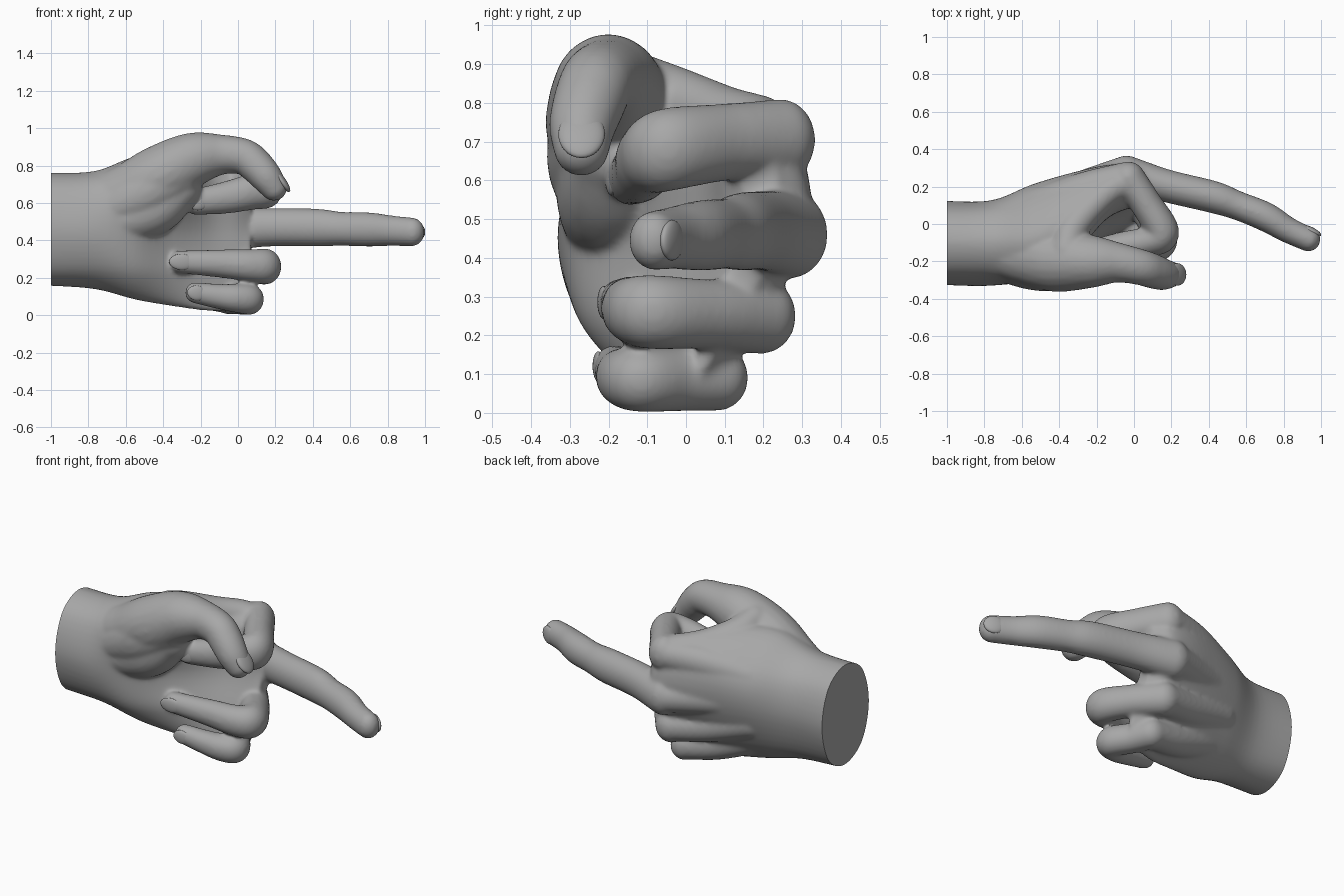
import bpy, bmesh
from mathutils import Vector, Matrix

if "Cube" in bpy.data.objects:
    bpy.data.objects.remove(bpy.data.objects["Cube"])

# Dark grey plaster colour for the whole model
grey = bpy.data.materials.new("dark_grey")
grey.diffuse_color = (.39, .39, .39, 1)
grey.use_nodes = True
grey.node_tree.nodes["Principled BSDF"].inputs["Base Color"].default_value = grey.diffuse_color


def spline(pts, steps, closed=False):
    """Catmull-Rom samples through vectors of any size."""
    n = len(pts)
    if closed:
        get = lambda i: pts[i % n]
    else:
        ext = [pts[0] * 2 - pts[1]] + list(pts) + [pts[-1] * 2 - pts[-2]]
        get = lambda i: ext[i + 1]
    out = []
    for i in range(n if closed else n - 1):
        a, b, c, d = get(i - 1), get(i), get(i + 1), get(i + 2)
        for k in range(steps):
            t = k / steps
            out.append((b * 2 + (c - a) * t + (a * 2 - b * 5 + c * 4 - d) * t ** 2
                        + (b * 3 - a - c * 3 + d) * t ** 3) * 0.5)
    if not closed:
        out.append(pts[-1].copy())
    return out


def add_chain(bm, path, stretch=1.0, steps=12):
    """Fleshy tube: dense balls along a path of (x, y, z, radius)."""
    for p in spline([Vector(q) for q in path], steps):
        r = p[3]
        m = Matrix.Translation(p.xyz) @ Matrix.Diagonal((r, r, r * stretch, 1))
        bmesh.ops.create_icosphere(bm, subdivisions=3, radius=1, matrix=m)


def add_loft(bm, sections):
    """Closed skin through (x, outline) sections, outline in y, z."""
    rings = [spline([Vector((x, y, z)) for y, z in o], 6, True) for x, o in sections]
    columns = [spline(list(col), 6) for col in zip(*rings)]
    grid = [[bm.verts.new(p) for p in ring] for ring in zip(*columns)]
    n = len(grid[0])
    for a, b in zip(grid, grid[1:]):
        for i in range(n):
            j = (i + 1) % n
            bm.faces.new((a[i], a[j], b[j], b[i]))
    bm.faces.new(grid[0])
    bm.faces.new(grid[-1])
    bmesh.ops.recalc_face_normals(bm, faces=bm.faces[:])


def make_object(name, bm):
    me = bpy.data.meshes.new(name)
    bm.to_mesh(me)
    bm.free()
    me.materials.append(grey)
    ob = bpy.data.objects.new(name, me)
    bpy.context.collection.objects.link(ob)
    bpy.ops.object.select_all(action='DESELECT')
    ob.select_set(True)
    bpy.context.view_layer.objects.active = ob
    return ob


# Wrist and palm outlines, running from mid back over the top to the palm side
palm = [
    (-1.06, [(.125, .46), (.06, .68), (-.1, .76), (-.26, .68),
             (-.325, .46), (-.26, .24), (-.1, .16), (.06, .24)]),
    (-.77, [(.125, .46), (.075, .67), (-.09, .77), (-.26, .69),
            (-.33, .46), (-.27, .24), (-.1, .14), (.05, .22)]),
    (-.55, [(.205, .48), (.16, .70), (-.08, .85), (-.30, .72),
            (-.29, .45), (-.26, .22), (-.1, .083), (.09, .20)]),
    (-.35, [(.26, .48), (.23, .72), (.01, .86), (-.2, .74),
            (-.14, .45), (-.17, .22), (-.08, .048), (.12, .18)]),
    (-.15, [(.305, .48), (.28, .72), (.17, .81), (.035, .72),
            (.02, .45), (-.06, .22), (-.05, .022), (.13, .16)]),
    (0.0, [(.31, .46), (.28, .69), (.21, .78), (.10, .69),
           (.10, .45), (.02, .22), (.0, .03), (.12, .14)]),
    (.07, [(.24, .46), (.22, .66), (.18, .70), (.15, .66),
           (.14, .45), (.06, .25), (.04, .11), (.09, .18)]),
]

# Finger paths: x, y, z, radius from knuckle to tip
index = [(-.03, .245, .705, .09), (.06, .115, .70, .085), (.15, -.045, .68, .092),
         (.07, -.095, .66, .083), (-.06, -.115, .63, .074), (-.225, -.145, .605, .06)]
middle = [(-.04, .27, .46, .097), (.17, .205, .47, .089), (.42, .145, .468, .087),
          (.55, .10, .462, .078), (.70, .04, .458, .079), (.82, -.03, .452, .07),
          (.932, -.082, .445, .066)]
ring = [(-.04, .195, .25, .09), (.07, .06, .255, .083), (.145, -.085, .26, .088),
        (.07, -.135, .265, .08), (-.08, -.15, .275, .07), (-.31, -.17, .285, .056)]
pinky = [(-.05, .08, .09, .082), (.0, -.02, .087, .08), (.06, -.115, .085, .08),
         (.0, -.155, .09, .075), (-.10, -.17, .10, .065), (-.23, -.185, .12, .054)]
thumb = [(-.72, -.14, .61, .14), (-.58, -.17, .66, .155), (-.42, -.195, .74, .168),
         (-.25, -.2, .83, .145), (-.10, -.205, .858, .109), (.03, -.23, .848, .097),
         (.095, -.25, .80, .094), (.15, -.268, .74, .086), (.192, -.27, .682, .072)]
# Thenar muscle below the thumb, and the web between thumb and index
thumb_mid = [(-.7, -.18, .55, .13), (-.5, -.2, .65, .16), (-.33, -.195, .75, .145)]
thumb_pad = [(-.72, -.2, .48, .11), (-.47, -.19, .56, .145), (-.32, -.185, .68, .125)]
web = [(-.36, -.14, .85, .085), (-.33, -.03, .81, .085), (-.22, .10, .765, .08),
       (-.09, .20, .735, .08), (.01, .18, .70, .085)]
# Metacarpal bones leading into each knuckle
bones = [
    [(-.5, .10, .64, .10), (-.25, .185, .69, .098), index[0]],
    [(-.5, .11, .50, .10), (-.25, .195, .48, .10), middle[0]],
    [(-.5, .09, .36, .10), (-.25, .145, .29, .097), ring[0]],
    [(-.5, .00, .24, .10), (-.25, .045, .14, .092), pinky[0]],
]

# Hand: all flesh fused into one skin
bm = bmesh.new()
add_loft(bm, palm)
for path, stretch in ((index, 1.18), (middle, 1.17), (ring, 1.1), (pinky, 1.05)):
    add_chain(bm, path, stretch)
for path in (thumb, thumb_mid, thumb_pad, web, *bones):
    add_chain(bm, path)
hand = make_object("hand", bm)
skin = hand.modifiers.new("fuse", 'REMESH')
skin.mode = 'VOXEL'
skin.voxel_size = 0.0095
soft = hand.modifiers.new("soften", 'SMOOTH')
soft.factor = 0.5
soft.iterations = 18
for name in ("fuse", "soften"):
    bpy.ops.object.modifier_apply(modifier=name)

# Flat cut at the wrist
bm = bmesh.new()
bm.from_mesh(hand.data)
cut = bmesh.ops.bisect_plane(bm, geom=bm.verts[:] + bm.edges[:] + bm.faces[:],
                             plane_co=(-1, 0, 0), plane_no=(-1, 0, 0), clear_outer=True)
rim = [e for e in cut['geom_cut'] if isinstance(e, bmesh.types.BMEdge)]
bmesh.ops.holes_fill(bm, edges=rim, sides=0)
bmesh.ops.recalc_face_normals(bm, faces=bm.faces[:])
bm.to_mesh(hand.data)
bm.free()
bpy.ops.object.shade_smooth_by_angle(angle=0.9)


def add_nail(name, path, facing, size, back=0.1, lift=0.78):
    """Thin domed plate on the outer side of a fingertip."""
    tip, prev = Vector(path[-1]), Vector(path[-2])
    along = (tip.xyz - prev.xyz).normalized()
    up = Vector(facing)
    up = (up - along * up.dot(along)).normalized()
    side = up.cross(along)
    rot = Matrix((along, side, up)).transposed().to_4x4()
    pos = tip.xyz - along * tip[3] * back + up * tip[3] * lift
    b = bmesh.new()
    bmesh.ops.create_uvsphere(b, u_segments=32, v_segments=16, radius=1,
                              matrix=Matrix.Translation(pos) @ rot @ Matrix.Diagonal((*size, 1)))
    make_object(name, b)
    bpy.ops.object.shade_smooth_by_angle(angle=0.9)


# Fingernails
add_nail("index_nail", index, (0, -1, 0), (.055, .046, .016))
add_nail("middle_nail", middle, (.5, 1, 0), (.06, .052, .02), back=.1, lift=.72)
add_nail("ring_nail", ring, (0, -1, 0), (.068, .043, .016), lift=.76)
add_nail("pinky_nail", pinky, (0, -1, 0), (.052, .04, .015), lift=.76)
add_nail("thumb_nail", thumb, (1, 0, .4), (.075, .06, .022), back=.1, lift=.76)
